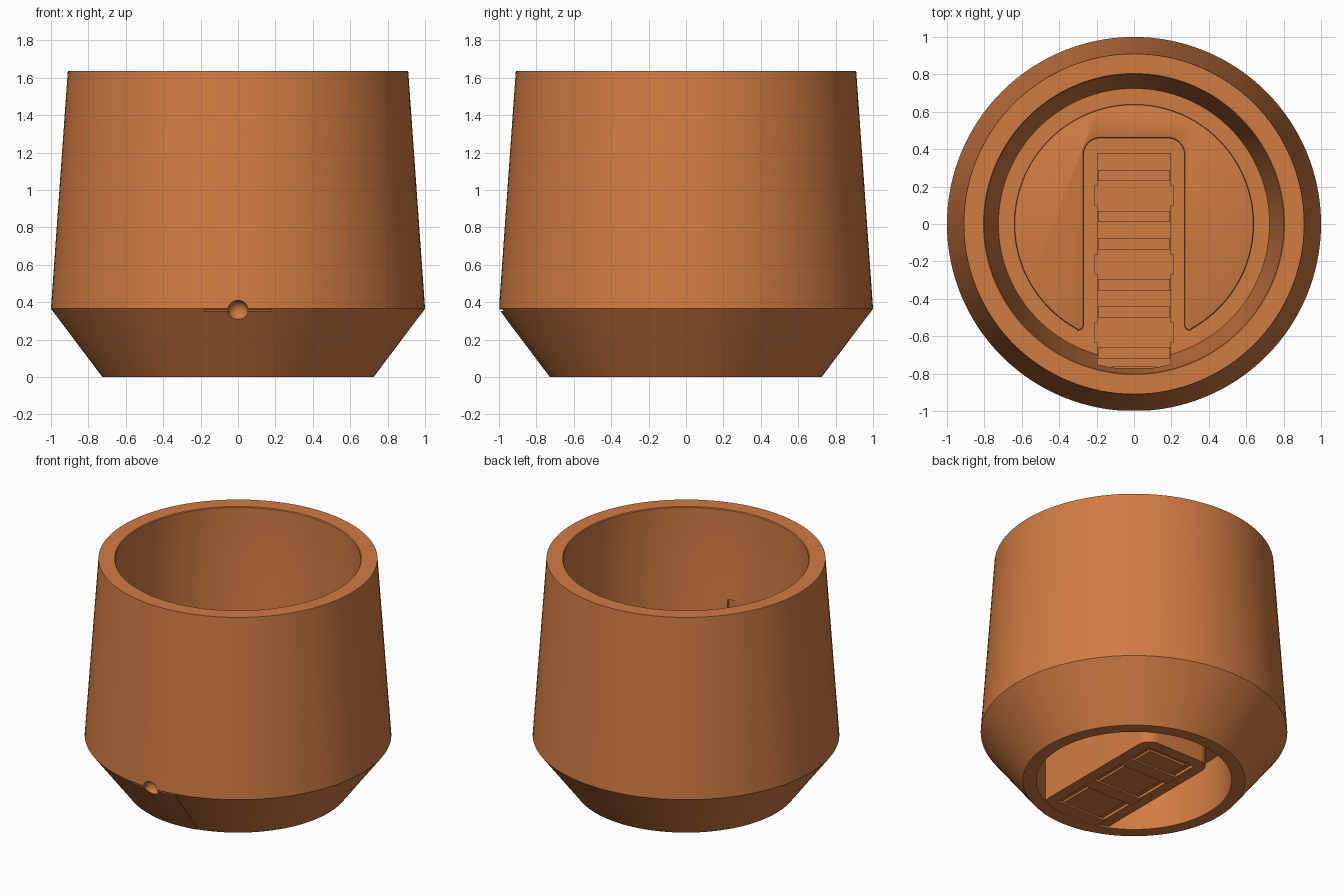
import bpy, bmesh, math
from math import sin, cos, pi, radians, sqrt

cube = bpy.data.objects.get("Cube")
if cube:
    bpy.data.objects.remove(cube, do_unlink=True)

clay = bpy.data.materials.new("terracotta")
clay.use_nodes = True
CLAY = (0.64, 0.2, 0.055, 1)
clay.diffuse_color = CLAY
clay.node_tree.nodes["Principled BSDF"].inputs["Base Color"].default_value = CLAY

FLOOR, CEILING, SEGMENTS = 0.42, 0.38, 128


def add(name, bm):
    bmesh.ops.recalc_face_normals(bm, faces=bm.faces)
    mesh = bpy.data.meshes.new(name)
    bm.to_mesh(mesh)
    bm.free()
    mesh.materials.append(clay)
    ob = bpy.data.objects.new(name, mesh)
    bpy.context.collection.objects.link(ob)
    return ob


def select(ob):
    bpy.ops.object.select_all(action='DESELECT')
    ob.select_set(True)
    bpy.context.view_layer.objects.active = ob


def smooth(ob):
    select(ob)
    bpy.ops.object.shade_smooth_by_angle(angle=radians(30))


def lathe(name, profile):
    bm = bmesh.new()
    verts = [bm.verts.new((r, 0, z)) for r, z in profile]
    edges = [bm.edges.new(pair) for pair in zip(verts, verts[1:])]
    bmesh.ops.spin(bm, geom=verts + edges, cent=(0, 0, 0), axis=(0, 0, 1),
                   angle=2 * pi, steps=SEGMENTS, use_duplicate=False)
    bmesh.ops.remove_doubles(bm, verts=bm.verts, dist=0.0005)
    return add(name, bm)


def prism(name, outline, low, high, bevel=0):
    bm = bmesh.new()
    face = bm.faces.new([bm.verts.new((x, y, low)) for x, y in outline])
    top = bmesh.ops.extrude_face_region(bm, geom=[face])["geom"]
    moved = [v for v in top if isinstance(v, bmesh.types.BMVert)]
    bmesh.ops.translate(bm, verts=moved, vec=(0, 0, high - low))
    if bevel:
        rim = [e for e in bm.edges if all(v in moved for v in e.verts)]
        bmesh.ops.bevel(bm, geom=rim, offset=bevel, segments=2, profile=0.5, affect='EDGES')
    return add(name, bm)


def box(name, x, y0, y1, z0, z1):
    return prism(name, [(-x, y0), (x, y0), (x, y1), (-x, y1)], z0, z1)


def cut(ob, cutter):
    mod = ob.modifiers.new("cut", 'BOOLEAN')
    mod.operation, mod.solver, mod.object = 'DIFFERENCE', 'EXACT', cutter
    select(ob)
    bpy.ops.object.modifier_apply(modifier="cut")


def arc(cx, cy, r, start, end, steps):
    angles = [radians(start + (end - start) * i / steps) for i in range(steps + 1)]
    return [(cx + r * cos(a), cy + r * sin(a)) for a in angles]


# Pot shell with open underside
body = lathe("pot_body", [
    (0, CEILING), (0.637, CEILING), (0.637, 0), (0.725, 0), (1, 0.365), (0.91, 1.635),
    (0.805, 1.635), (0.8, 1.63), (0.8, 1.275), (0.725, FLOOR), (0, FLOOR)])

# Front door following the lower cone
bm = bmesh.new()
columns = 12


def door_point(i, z, offset):
    x = -0.18 + 0.36 * i / columns
    r = 0.725 + 0.275 * z / 0.365 + offset
    return bm.verts.new((x, -sqrt(r * r - x * x), z))


rows = [[door_point(i, z, d) for i in range(columns + 1)]
        for z, d in ((0, -0.02), (0, 0.003), (0.352, 0.003), (0.352, -0.02))]
for a, b in zip(rows, rows[1:] + rows[:1]):
    for i in range(columns):
        bm.faces.new((a[i], a[i + 1], b[i + 1], b[i]))
for i in (0, columns):
    bm.faces.new([row[i] for row in rows])
door = add("front_door", bm)

# Thumb notch, door gap and wall niche
bm = bmesh.new()
bmesh.ops.create_uvsphere(bm, u_segments=32, v_segments=16, radius=0.055)
bmesh.ops.translate(bm, verts=bm.verts, vec=(0, -0.99, 0.355))
notch = add("notch_cutter", bm)
gap = box("gap_cutter", 0.18, -1.1, -0.965, 0.352, 0.362)
niche = box("niche_cutter", 0.195, -0.77, -0.6, FLOOR, 1.0)
for cutter in (gap, niche, notch):
    cut(body, cutter)
cut(door, notch)
for cutter in (notch, gap, niche):
    bpy.data.objects.remove(cutter, do_unlink=True)

# Raised floor around the central channel
channel = arc(-0.18, 0.37, 0.09, 180, 90, 8) + arc(0.18, 0.37, 0.09, 90, 0, 8)
left_tip = arc(-0.3, -0.54, 0.03, 270, 360, 4)
right_tip = arc(0.3, -0.54, 0.03, 180, 270, 4)
outline = arc(0, 0, 0.64, -61, 241, 96) + left_tip + channel + right_tip
plateau = prism("raised_floor", outline, FLOOR - 0.02, FLOOR + 0.035, 0.01)

# Central block under the floor, with a recessed panel
block = prism("underside_block", [(0.27, -0.65), (-0.27, -0.65)] + channel, 0.01, CEILING + 0.01)
panel = box("panel_cutter", 0.19, -0.6, 0.38, -0.1, 0.03)
cut(block, panel)
bpy.data.objects.remove(panel, do_unlink=True)
inner = box("underside_panel", 0.15, -0.56, 0.34, 0.015, 0.04)

# Ribbed strip along the channel
strip = box("strip_base", 0.195, -0.765, 0.38, FLOOR - 0.01, FLOOR + 0.01)
for k in range(3):
    shift = -0.365 * k
    for part, mid, half in (("upper", 0.26, 0.03), ("lower", 0.04, 0.03)):
        y = mid + shift
        box(f"{part}_rib_{k + 1}", 0.193, y - half, y + half, FLOOR, FLOOR + 0.025)
    y = 0.15 + shift
    clip = box(f"clip_{k + 1}", 0.21, y - 0.055, y + 0.055, FLOOR, FLOOR + 0.018)
    under = box(f"underside_clip_{k + 1}", 0.2, y - 0.05, y + 0.05, 0.004, 0.02)
    if k < 2:
        bm = bmesh.new()
        bmesh.ops.create_cone(bm, cap_ends=True, segments=24, radius1=0.045,
                              radius2=0.045, depth=0.03)
        bmesh.ops.translate(bm, verts=bm.verts, vec=(0, y, FLOOR + 0.02))
        hole = add("hole_cutter", bm)
        cut(clip, hole)
        bpy.data.objects.remove(hole, do_unlink=True)
rib = box("front_rib", 0.193, -0.72, -0.66, FLOOR, FLOOR + 0.025)

for ob in (body, door, plateau, block):
    smooth(ob)
